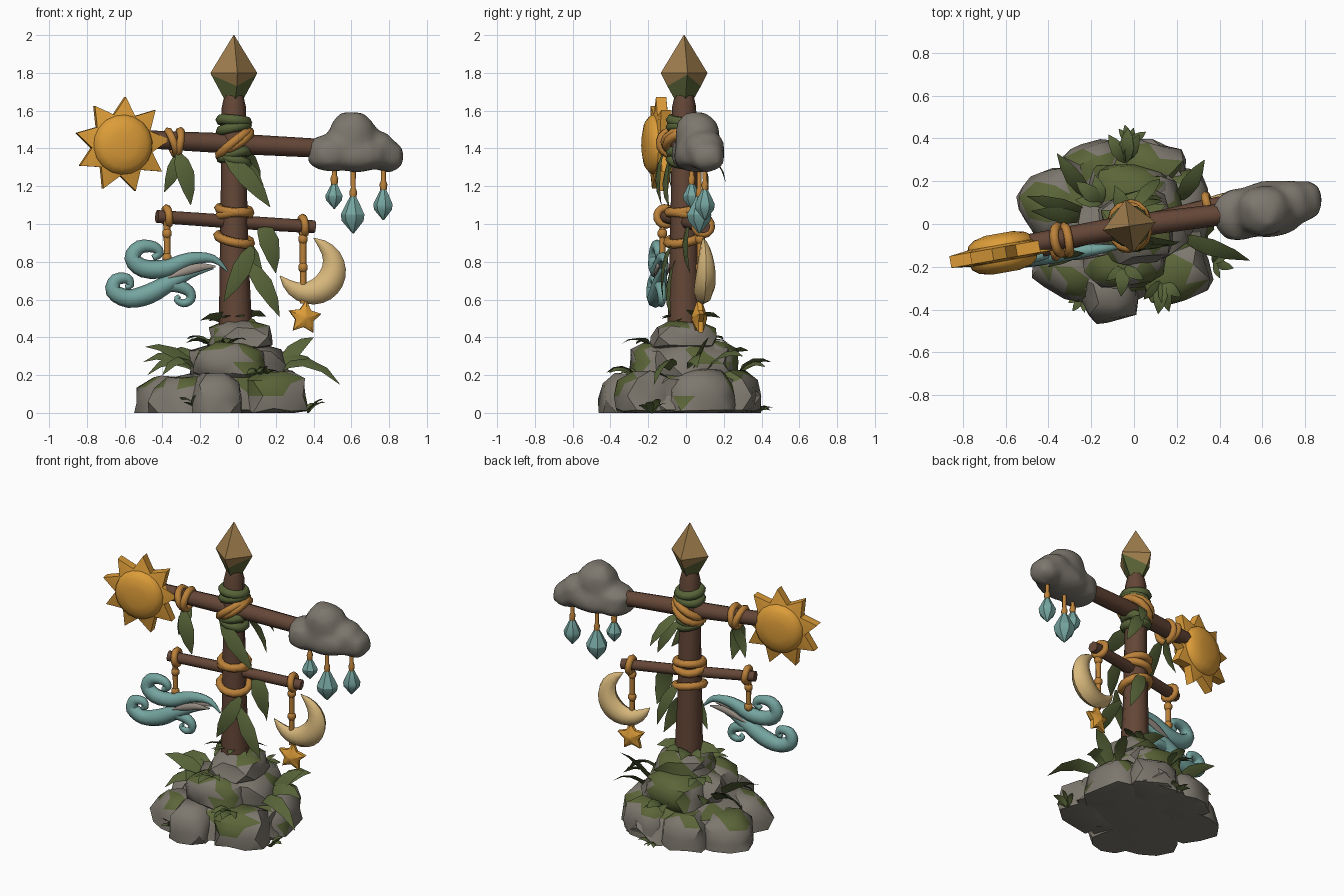
import bpy, bmesh, math, random
from mathutils import Vector, Matrix, noise

if "Cube" in bpy.data.objects:
    bpy.data.objects.remove(bpy.data.objects["Cube"])

random.seed(4)


def paint(name, *rgb):
    m = bpy.data.materials.new(name)
    m.diffuse_color = (*rgb, 1)
    m.use_nodes = True
    m.node_tree.nodes["Principled BSDF"].inputs["Base Color"].default_value = m.diffuse_color
    return m


ROCK = paint("stone grey", 0.205, 0.187, 0.155)
MOSS = paint("moss green", 0.105, 0.130, 0.040)
LEAF = paint("leaf green", 0.095, 0.125, 0.040)
WOOD = paint("bark brown", 0.128, 0.062, 0.038)
SUN = paint("sun orange", 0.720, 0.335, 0.040)
ROPE = paint("rope ochre", 0.500, 0.220, 0.042)
TEAL = paint("pale teal", 0.178, 0.375, 0.350)
MOON = paint("moon cream", 0.680, 0.475, 0.200)
TIP = paint("tip tan", 0.350, 0.210, 0.075)
MIST = paint("mist grey", 0.330, 0.285, 0.245)


def finish(name, bm, mats, angle=35, rule=None):
    """Turn a bmesh into an object, with sharp edges above the given angle."""
    bmesh.ops.recalc_face_normals(bm, faces=bm.faces)
    for f in bm.faces:
        f.smooth = True
        if rule:
            f.material_index = rule(f)
    for e in bm.edges:
        e.smooth = e.calc_face_angle(0) < math.radians(angle)
    me = bpy.data.meshes.new(name)
    bm.to_mesh(me)
    bm.free()
    for m in mats:
        me.materials.append(m)
    ob = bpy.data.objects.new(name, me)
    bpy.context.collection.objects.link(ob)
    return ob


def loft(bm, rings, closed=False):
    rows = [[bm.verts.new(p) for p in r] for r in rings]
    n = len(rows[0])
    for i in range(len(rows) - (0 if closed else 1)):
        a, b = rows[i], rows[(i + 1) % len(rows)]
        for j in range(n):
            k = (j + 1) % n
            bm.faces.new((a[j], a[k], b[k], b[j]))
    if not closed:
        bm.faces.new(rows[0])
        bm.faces.new(rows[-1])


def smooth_path(pts, steps, closed):
    """Catmull-Rom through (x, y, z, radius) points."""
    n, out = len(pts), []
    get = (lambda i: pts[i % n]) if closed else (lambda i: pts[min(max(i, 0), n - 1)])
    for i in range(n if closed else n - 1):
        a, b, c, d = (get(i + k) for k in (-1, 0, 1, 2))
        for s in range(steps):
            t = s / steps
            out.append(0.5 * (2 * b + (c - a) * t + (2 * a - 5 * b + 4 * c - d) * t * t
                              + (3 * b - a - 3 * c + d) * t ** 3))
    return out if closed else out + [pts[-1]]


def sweep(bm, pts, sides=8, up=(0, 1, 0), squash=1.0, steps=1, closed=False):
    path = smooth_path([Vector(p) for p in pts], steps, closed)
    n, up, rings = len(path), Vector(up), []
    for i, p in enumerate(path):
        a = path[i - 1] if (closed or i) else p
        b = path[(i + 1) % n] if (closed or i < n - 1) else p
        t = (b - a).xyz.normalized()
        side = t.cross(up).normalized()
        nor = side.cross(t)
        r = max(p.w, 0.001)
        angles = [2 * math.pi * j / sides for j in range(sides)]
        rings.append([p.xyz + r * (math.cos(q) * side + math.sin(q) * squash * nor) for q in angles])
    loft(bm, rings, closed)


def tube(name, pts, mat, angle=50, **kw):
    bm = bmesh.new()
    sweep(bm, pts, **kw)
    return finish(name, bm, [mat], angle)


def ring(name, c, axis, r, thick, mat=ROPE):
    ax = Vector(axis).normalized()
    u = ax.orthogonal().normalized()
    v = ax.cross(u)
    pts = [(*(Vector(c) + r * (math.cos(a) * u + math.sin(a) * v)), thick)
           for a in (2 * math.pi * i / 14 for i in range(14))]
    return tube(name, pts, mat, 65, sides=6, up=ax, closed=True)


def lump(bm, c, half, p=2.5, rough=0.15, turn=0.0, taper=0.0):
    """Boxy, slightly rough stone or cloud puff."""
    rot = Matrix.Rotation(math.radians(turn), 3, "Z")
    for v in bmesh.ops.create_icosphere(bm, subdivisions=2, radius=1)["verts"]:
        d = v.co.normalized()
        k = sum(abs(x) ** p for x in d) ** (-1 / p)
        k *= 1 + rough * noise.noise(d * 1.8 + Vector(c) * 9)
        w = 1 - taper * d.z
        v.co = rot @ Vector((d.x * k * half[0] * w, d.y * k * half[1] * w, d.z * k * half[2])) + Vector(c)
        v.co.z = max(v.co.z, 0)


# Stacked rock base, with moss on its tops and two hanging moss patches
def mossy(f):
    c = f.calc_center_median()
    back = c.y > 0.1 and abs(c.x + 0.03) < 0.13 and c.z > 0.18
    front = 0.03 < c.x < 0.26 and c.y < -0.2 and c.z > 0.1
    return int(back or front or (f.normal.z > 0.35 and noise.noise(c * 6) > 0.2))


bm = bmesh.new()
for c, half, turn in [
        ((-0.04, 0, 0.09), (0.35, 0.33, 0.13), 20), ((-0.36, 0.09, 0.05), (0.16, 0.16, 0.14), 25),
        ((-0.29, -0.2, 0.06), (0.16, 0.14, 0.13), -35), ((-0.12, -0.31, 0.07), (0.13, 0.14, 0.14), 15),
        ((0.19, -0.22, 0.09), (0.16, 0.14, 0.13), 20), ((0.2, 0.08, 0.09), (0.15, 0.18, 0.13), 10),
        ((-0.18, 0.24, 0.08), (0.14, 0.14, 0.13), 10), ((0.08, 0.25, 0.09), (0.15, 0.13, 0.13), -15),
        ((0, 0.0, 0.26), (0.24, 0.2, 0.115), 30), ((-0.04, -0.16, 0.27), (0.18, 0.13, 0.1), 5),
        ((-0.02, 0.14, 0.27), (0.18, 0.13, 0.11), -10), ((0.01, -0.01, 0.405), (0.16, 0.16, 0.08), 12)]:
    lump(bm, c, half, 4.5, 0.16, turn, 0.1)
finish("rock_base", bm, [ROCK, MOSS], 42, mossy)

# Post and its two cross beams
tube("post", [(-0.012, -0.01, 0.4, 0.09), (-0.02, -0.01, 0.8, 0.077), (-0.022, -0.01, 1.2, 0.069),
              (-0.022, -0.01, 1.62, 0.064), (-0.022, -0.01, 1.68, 0.05)], WOOD)
tube("upper_beam", [(-0.52, -0.1, 1.45, 0.047), (-0.02, -0.01, 1.425, 0.054),
                    (0.45, 0.05, 1.4, 0.05)], WOOD, up=(0, 0, 1))
tube("lower_beam", [(-0.43, -0.12, 1.04, 0.034), (0, 0, 1.01, 0.036),
                    (0.405, 0.096, 0.985, 0.034)], WOOD, up=(0, 0, 1))

# Pointed tip, mossy below its zigzag line
bm = bmesh.new()
sweep(bm, [(-0.022, -0.01, z, r) for z, r in ((1.65, 0.045), (1.76, 0.108), (1.8, 0.125), (2, 0.002))],
      sides=4, up=(-0.15, 1, 0))
for v in bm.verts:
    if abs(v.co.z - 1.76) < 0.001:
        s = 1 if abs(v.co.x + 0.022) > 0.05 else -1
        v.co.z += 0.03 * s
        v.co.x += 0.013 * (s > 0) * math.copysign(1, v.co.x)
        v.co.y -= 0.018 * (s < 0) * math.copysign(1, v.co.y)
finish("post_tip", bm, [TIP, MOSS], 25, lambda f: int(f.calc_center_median().z < 1.755))


# Sun and small star: a domed disc with thin points
def star(name, n, r_in, r_out, depth, c, start, mat, rows):
    place = Matrix.Translation(c) @ Matrix.Rotation(math.radians(10), 4, "Z") \
        @ Matrix.Rotation(math.pi / 2, 4, "X")

    def outline(z, lo, hi):
        return [place @ Vector((r * math.cos(a), r * math.sin(a), z)) for r, a in
                ((lo if i % 2 else hi, start + math.pi * i / n) for i in range(2 * n))]
    rows = [(z, r, r) for z, r in rows] + [(0.3, 1, r_out / r_in)]
    rows = rows + [(-z, a, b) for z, a, b in reversed(rows)]
    bm = bmesh.new()
    loft(bm, [outline(z * depth, a * r_in, b * r_in) for z, a, b in rows])
    finish(name, bm, [mat], 38)


star("sun", 9, 0.165, 0.254, 0.092, (-0.615, -0.135, 1.42), math.radians(86), SUN,
     [(1, 0.4), (0.85, 0.75), (0.6, 0.93), (0.42, 0.96)])
star("hanging_star", 5, 0.05, 0.092, 0.04, (0.352, 0.07, 0.505), math.radians(84), SUN, [(1, 0.25)])

# Cloud, its puffs fused into one soft body
bm = bmesh.new()
for c, half in [((0.605, 0.06, 1.46), (0.125, 0.12, 0.135)), ((0.49, 0.045, 1.375), (0.125, 0.125, 0.1)),
                ((0.63, 0.07, 1.365), (0.17, 0.135, 0.09)), ((0.73, 0.1, 1.4), (0.1, 0.11, 0.095)),
                ((0.79, 0.11, 1.36), (0.09, 0.095, 0.085))]:
    lump(bm, c, half, 2.6, 0.12, 8)
raw = finish("cloud_puffs", bm, [ROCK])
mod = raw.modifiers.new("fuse", "REMESH")
mod.mode, mod.voxel_size = "VOXEL", 0.022
mod = raw.modifiers.new("soften", "SMOOTH")
mod.factor, mod.iterations = 0.5, 6
fused = bpy.data.meshes.new_from_object(raw.evaluated_get(bpy.context.evaluated_depsgraph_get()))
bpy.data.objects.remove(raw)
bm = bmesh.new()
bm.from_mesh(fused)
finish("cloud", bm, [ROCK], 60, lambda f: 0)

# Raindrops on strings
for x, y, lo, hi, r in [(0.51, 0.03, 1.08, 1.22, 0.048), (0.61, 0.07, 0.95, 1.15, 0.066),
                        (0.77, 0.1, 1.02, 1.19, 0.054)]:
    h = hi - lo
    tube("raindrop", [(x, y, lo + t * h, r * s) for t, s in
                      ((0, 0.06), (0.33, 0.92), (0.5, 1), (0.83, 0.5), (1, 0.22))], TEAL, 32, sides=7)
    tube("raindrop_string", [(x, y, hi - 0.01, 0.017), (x, y, hi + 0.02, 0.021), (x, y, hi + 0.04, 0.013),
                             (x, y, 1.32, 0.014)], ROPE, 60, sides=6)


# Wind swirl: three curling ribbons and a grey streak
def swirl(name, pts, mat, dy=0.0, squash=0.9):
    tube(name, [(x, -0.105 + 0.11 * (x + 0.05) + dy, z, r * 1.06) for x, z, r in pts], mat, 50,
         steps=3, squash=squash)


swirl("wind_upper", [(-0.055, 0.75, 0.004), (-0.13, 0.815, 0.02), (-0.25, 0.815, 0.034), (-0.38, 0.765, 0.045),
                     (-0.5, 0.765, 0.046), (-0.56, 0.82, 0.04), (-0.52, 0.878, 0.035), (-0.445, 0.878, 0.028),
                     (-0.415, 0.845, 0.022), (-0.45, 0.82, 0.016)], TEAL)
swirl("wind_lower", [(-0.13, 0.765, 0.004), (-0.25, 0.74, 0.025), (-0.36, 0.69, 0.042), (-0.47, 0.63, 0.05),
                     (-0.58, 0.605, 0.046), (-0.66, 0.645, 0.04), (-0.645, 0.705, 0.032), (-0.585, 0.71, 0.025),
                     (-0.57, 0.675, 0.018), (-0.595, 0.665, 0.012)], TEAL)
swirl("wind_small_curl", [(-0.42, 0.67, 0.03), (-0.33, 0.675, 0.034), (-0.26, 0.645, 0.028), (-0.25, 0.6, 0.022),
                          (-0.29, 0.58, 0.02), (-0.325, 0.6, 0.015), (-0.31, 0.62, 0.01)], TEAL)
for dy in (-0.028, 0.028):
    swirl("wind_streak", [(-0.37, 0.715, 0.004), (-0.28, 0.75, 0.02), (-0.2, 0.772, 0.02),
                          (-0.12, 0.775, 0.004)], MIST, dy, 0.5)

# Crescent moon
pts = []
for i in range(17):
    t = i / 16
    a, w = math.radians(-172 + 260 * t), 0.071 * max(math.sin(math.pi * t), 0) ** 0.7 + 0.002
    x = 0.395 + (0.177 - w) * math.cos(a)
    pts.append((x, 0.09 + 0.15 * (x - 0.4), 0.75 + (0.177 - w) * math.sin(a), w))
tube("crescent_moon", pts, MOON, 50, squash=0.75)

# Hanging ropes with knots
for name, x, y, top, low, knots in [("moon_rope", 0.345, 0.075, 0.97, 0.58, (0.92, 0.77, 0.63)),
                                    ("wind_rope", -0.375, -0.125, 1.02, 0.78, (0.95, 0.82))]:
    tube(name, [(x, y, low, 0.017), (x, y, top, 0.019)], ROPE, 65, sides=6)
    for z in knots:
        tube(name + "_knot", [(x, y, z + d, 0.033 - 0.7 * abs(d)) for d in (-0.028, -0.01, 0.01, 0.028)],
             ROPE, 60, sides=7)
    ring(name + "_loop", (x, y + 0.015, top + 0.02), (1, 0.25, 0.1), 0.045, 0.021)

# Lashings around post and beams
for z, axis, r in [(1.075, (0.1, -0.15, 1), 0.083), (1.045, (-0.1, 0.2, 1), 0.083), (0.92, (0.22, -0.2, 1), 0.09),
                   (1.425, (-0.65, 0.1, 0.8), 0.102), (1.44, (-0.5, -0.25, 0.85), 0.096)]:
    ring("post_lashing", (-0.02, -0.01, z), axis, r, 0.025)
for x, tilt in [(-0.35, 0.35), (-0.315, -0.15)]:
    ring("beam_lashing", (x, -0.075, 1.43), (1, 0.15, tilt), 0.064, 0.022)

# Vine wound around the post
for z, tilt in [(1.545, 0.1), (1.505, -0.2), (1.37, -0.2), (1.335, 0.25)]:
    ring("vine_wrap", (-0.022, -0.01, z), (tilt, 0.1, 1), 0.07, 0.029, LEAF)


# Leaves: thin ribbons, widest before the middle
def leaf(a, b, w, bend, up):
    a, b, k = Vector(a), Vector(b), Vector(bend)
    pts = [(*(a.lerp(b, t) + k * 4 * t * (1 - t)), w * s)
           for t, s in ((0, 0.25), (0.2, 0.8), (0.45, 1), (0.75, 0.65), (1, 0.03))]
    tube("leaf", pts, LEAF, 30, sides=4, up=up, squash=0.14)


# Leaves hanging from the vine, facing front or back
for a, b, w in [((-0.32, -0.12, 1.38), (-0.25, -0.13, 1.1), 0.05), ((-0.31, -0.06, 1.37), (-0.39, -0.07, 1.17), 0.04),
                ((-0.07, -0.08, 1.36), (0.17, -0.09, 1.09), 0.052), ((0.0, 0.07, 1.42), (0.12, 0.21, 1.22), 0.035),
                ((0.0, 0.07, 1.36), (0.14, 0.1, 1.13), 0.04), ((0.12, 0.02, 1.02), (0.2, 0.02, 0.74), 0.055),
                ((0.075, -0.08, 0.88), (-0.075, -0.12, 0.59), 0.05), ((0.05, -0.06, 0.8), (0.22, -0.08, 0.51), 0.05),
                ((0.0, 0.08, 0.95), (0.13, 0.12, 0.66), 0.045)]:
    out = 1 if a[1] > 0.05 else -1
    leaf(a, b, w, (0.01, 0.025 * out, 0.01), (0.25, out, 0.2))

# Large leaves arching out of the left and right of the rocks, given by their points
for x, y, z in [(-0.49, -0.07, 0.35), (-0.48, 0.06, 0.2), (-0.5, 0.13, 0.27), (-0.36, 0.33, 0.33),
                (-0.4, -0.2, 0.2), (0.4, 0.12, 0.4), (0.54, -0.17, 0.15), (0.33, 0.3, 0.3), (0.42, 0.06, 0.24)]:
    leaf((math.copysign(0.21, x), 0.35 * y, 0.22), (x, y, z), 0.045,
         (0, 0, 0.11 - 0.2 * z), (0.6 * x, -0.7, 1))


def tuft(c, start, end, n, length, rise):
    for i in range(n):
        a = math.radians(start + (end - start) * (i + 0.5) / n + random.uniform(-8, 8))
        k = length * random.uniform(0.8, 1.15)
        out = Vector((math.cos(a), math.sin(a), rise * random.uniform(0.2, 1.1)))
        b = Vector(c) + k * out
        b.z = max(b.z, 0.01)
        lean = random.uniform(-0.6, 0.6)
        leaf(c, b, k * 0.24, (0, 0, 0.2 * k), (0.3 * out.x - lean * out.y, 0.3 * out.y + lean * out.x, 1))


# Small tufts between the rocks and around the foot
for args in [((-0.04, 0.29, 0.22), 55, 130, 3, 0.17, 0.3), ((0.13, -0.27, 0.2), 215, 330, 4, 0.14, 0.1),
             ((0.37, -0.18, 0.0), -90, 90, 4, 0.09, 0.8), ((-0.24, -0.34, 0.02), 190, 330, 4, 0.08, 0.9),
             ((-0.02, 0.38, 0.0), 20, 150, 4, 0.085, 0.7), ((-0.02, 0.0, 0.46), 0, 360, 8, 0.17, 0.3),
             ((-0.05, -0.2, 0.36), 190, 350, 3, 0.12, 0.2), ((-0.15, 0.1, 0.36), 90, 200, 3, 0.14, 0.2)]:
    tuft(*args)
